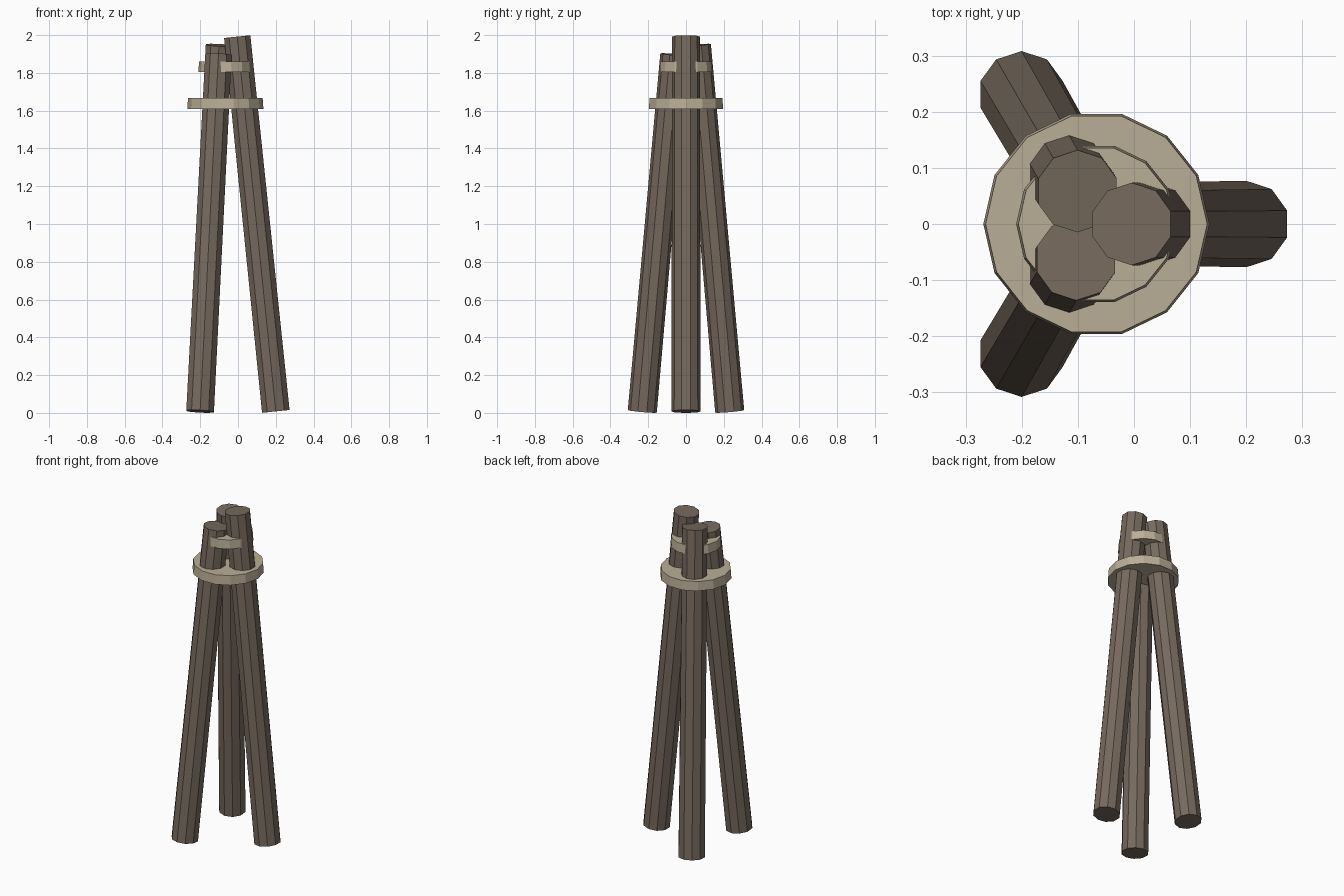
import bpy, bmesh, math
from mathutils import Vector, Matrix

cube = bpy.data.objects.get("Cube")
if cube:
    bpy.data.objects.remove(cube, do_unlink=True)


def make_material(name, rgb):
    mat = bpy.data.materials.new(name)
    mat.use_nodes = True
    color = (*rgb, 1.0)
    mat.diffuse_color = color
    mat.node_tree.nodes["Principled BSDF"].inputs["Base Color"].default_value = color
    return mat


wood = make_material("weathered brown wood", (0.18, 0.142, 0.11))
rope = make_material("pale tan binding", (0.49, 0.42, 0.31))


def tapered_prism(name, start, end, r_start, r_end, sides, turn, mat):
    """Capped prism whose axis runs from start to end."""
    axis = end - start
    tilt = Vector((0, 0, 1)).rotation_difference(axis).to_matrix().to_4x4()
    place = Matrix.Translation((start + end) / 2) @ tilt @ Matrix.Rotation(turn, 4, "Z")
    bm = bmesh.new()
    bmesh.ops.create_cone(bm, cap_ends=True, segments=sides, radius1=r_start,
                          radius2=r_end, depth=axis.length, matrix=place)
    # Point vertex positions are measured from +y by default; faces stay flat
    bmesh.ops.recalc_face_normals(bm, faces=bm.faces)
    mesh = bpy.data.meshes.new(name)
    bm.to_mesh(mesh)
    bm.free()
    mesh.materials.append(mat)
    obj = bpy.data.objects.new(name, mesh)
    bpy.context.collection.objects.link(obj)
    return obj


CENTRE_X = -0.067


def pole_point(angle, z):
    """Point on a leaning pole's axis at height z."""
    reach = 0.268 - 0.103 * z
    return Vector((CENTRE_X + reach * math.cos(angle), reach * math.sin(angle), z))


# Three leaning poles of different lengths
for name, degrees, top in (("left_pole", 0, 1.992),
                           ("back_pole", 120, 1.947),
                           ("front_pole", 240, 1.897)):
    a = math.radians(degrees)
    tapered_prism(name, pole_point(a, 0.008), pole_point(a, top),
                  0.077, 0.0735, 10, 0, wood)

# Two flat binding discs around the poles, with a corner towards +x
for name, low, high, radius in (("lower_binding", 1.61, 1.667, 0.2015),
                                ("upper_binding", 1.805, 1.86, 0.143)):
    tapered_prism(name, Vector((CENTRE_X, 0, low)), Vector((CENTRE_X, 0, high)),
                  radius, radius - 0.004, 14, math.pi / 2, rope)
